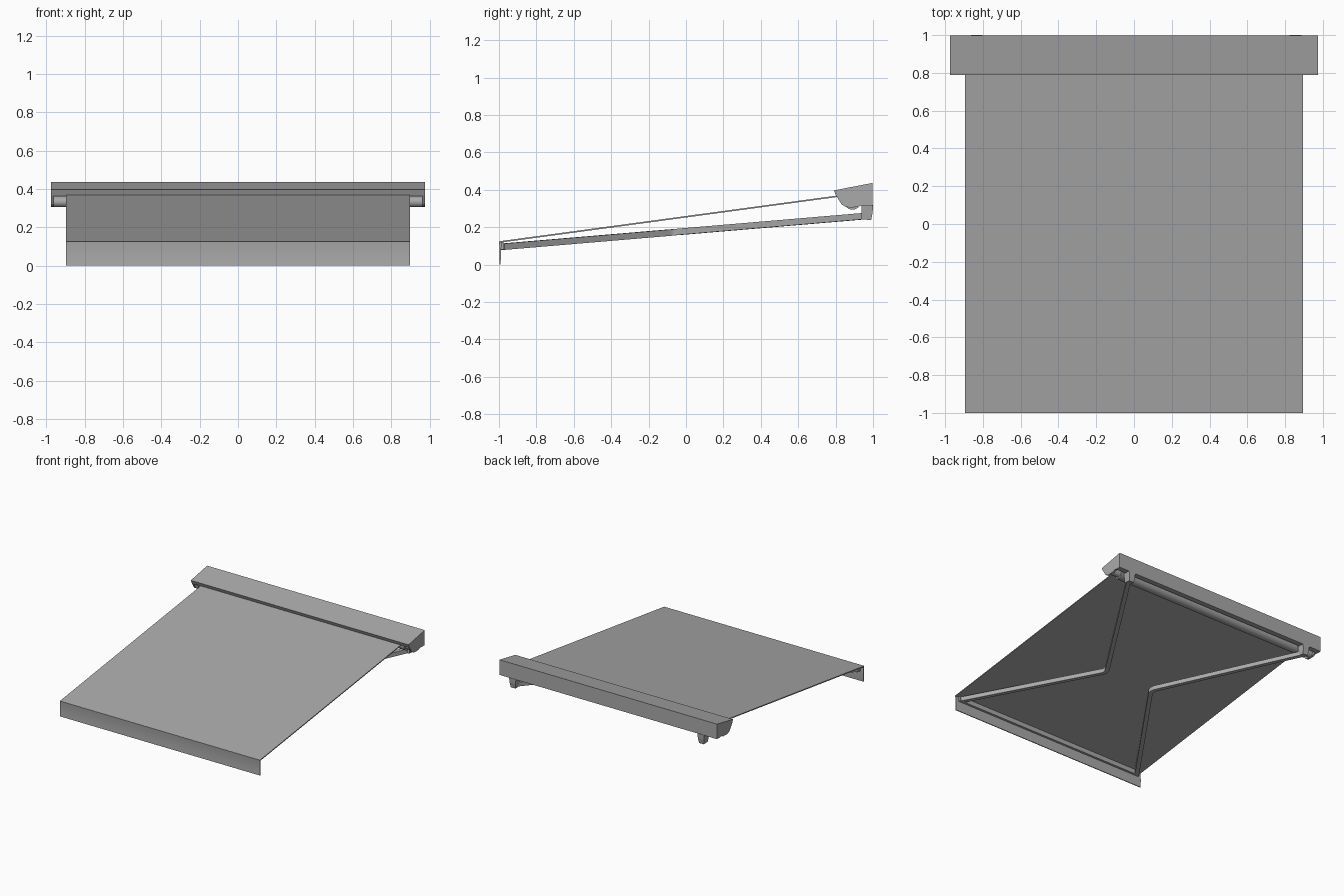
import bpy, bmesh, math
from mathutils import Vector

if "Cube" in bpy.data.objects:
    bpy.data.objects.remove(bpy.data.objects["Cube"])

grey = bpy.data.materials.new("mid_grey")
grey.diffuse_color = (0.4, 0.4, 0.4, 1)
grey.use_nodes = True
grey.node_tree.nodes["Principled BSDF"].inputs["Base Color"].default_value = grey.diffuse_color


def finish(name, bm, smooth=False):
    bmesh.ops.recalc_face_normals(bm, faces=bm.faces)
    me = bpy.data.meshes.new(name)
    bm.to_mesh(me)
    bm.free()
    me.materials.append(grey)
    ob = bpy.data.objects.new(name, me)
    bpy.context.collection.objects.link(ob)
    if smooth:
        bpy.ops.object.select_all(action='DESELECT')
        ob.select_set(True)
        bpy.context.view_layer.objects.active = ob
        bpy.ops.object.shade_smooth_by_angle(angle=math.radians(35))
    return ob


def extrude_x(name, profile, x0, x1, smooth=False):
    """Extrude a closed (y, z) profile from x0 to x1."""
    bm = bmesh.new()
    f = bm.faces.new([bm.verts.new((x0, y, z)) for y, z in profile])
    r = bmesh.ops.extrude_face_region(bm, geom=[f])
    vs = [g for g in r["geom"] if isinstance(g, bmesh.types.BMVert)]
    bmesh.ops.translate(bm, verts=vs, vec=(x1 - x0, 0, 0))
    return finish(name, bm, smooth)


def circle(y, z, r, n=32):
    return [(y + r * math.cos(2 * math.pi * i / n), z + r * math.sin(2 * math.pi * i / n)) for i in range(n)]


def arm_z(y):
    return 0.096 + (y + 0.98) * 0.0845


def arm(name, pts, w, h):
    """Rectangular bar following an (x, y) path in the sloped arm plane."""
    bm = bmesh.new()
    pts = [Vector(p) for p in pts]
    rings = []
    for i, p in enumerate(pts):
        a = (p - pts[max(i - 1, 0)]).normalized()
        b = (pts[min(i + 1, len(pts) - 1)] - p).normalized()
        t = (a + b).normalized()
        n = Vector((-t.y, t.x)) * w / 2
        rings.append([bm.verts.new((q.x, q.y, arm_z(p.y) + s * h / 2))
                      for q, s in ((p + n, -1), (p - n, -1), (p - n, 1), (p + n, 1))])
    for a, b in zip(rings, rings[1:]):
        for k in range(4):
            bm.faces.new((a[k], a[(k + 1) % 4], b[(k + 1) % 4], b[k]))
    bm.faces.new(rings[0])
    bm.faces.new(rings[-1])
    return finish(name, bm, True)


# cassette hood: front lip, sloped top and back wall as one shell
extrude_x("cassette_hood", [
    (0.803, 0.367), (0.790, 0.397), (0.997, 0.437), (0.997, 0.315),
    (0.955, 0.315), (0.955, 0.327), (0.983, 0.335), (0.983, 0.421),
    (0.805, 0.387), (0.812, 0.370)], -0.975, 0.975)

# fabric roll and the thinner tube it winds on
extrude_x("fabric_roll", circle(0.89, 0.338, 0.044), -0.896, 0.896, True)
extrude_x("roller_tube", circle(0.89, 0.333, 0.028), -0.962, 0.962, True)

# sloped fabric and hanging front valance
extrude_x("fabric_sheet", [
    (-0.999, 0.117), (-1.0, 0.125), (0.885, 0.380), (0.885, 0.372)], -0.896, 0.896)
front = [(-1.0, 0.124), (-0.9975, 0.095), (-0.9965, 0.06), (-0.997, 0.03), (-0.9985, 0.0)]
extrude_x("valance", front + [(y + 0.007, z) for y, z in reversed(front)], -0.896, 0.896, True)

# front bar under the fabric edge
extrude_x("front_bar", [(-0.990, 0.080), (-0.990, 0.117), (-0.974, 0.119), (-0.974, 0.082)], -0.87, 0.87)

for s, side, bx in ((1, "right", 0.855), (-1, "left", 0.832)):
    # end caps with a rounded lower front
    extrude_x("end_cap_" + side, [
        (0.790, 0.397), (0.997, 0.437), (0.997, 0.317), (0.935, 0.317),
        (0.92, 0.308), (0.875, 0.306), (0.852, 0.310), (0.832, 0.322), (0.805, 0.366)],
        s * 0.975, s * 0.960)
    # wall bracket holding the shoulder, narrower at the bottom
    bracket = extrude_x("wall_bracket_" + side, [
        (0.938, 0.318), (1.0, 0.318), (0.998, 0.280), (0.990, 0.238), (0.938, 0.243)],
        s * (bx - 0.031), s * (bx + 0.031))
    for v in bracket.data.vertices:
        k = 0.7 + 0.3 * (v.co.z - 0.238) / 0.08
        v.co.x = s * bx + (v.co.x - s * bx) * k
    # folding arm with a softly bent elbow
    sh, el, tip = Vector((s * bx, 0.955)), Vector((s * 0.215, -0.06)), Vector((s * 0.85, -0.98))
    p0, p2 = el + (sh - el).normalized() * 0.04, el + (tip - el).normalized() * 0.04
    bend = [p0 * (1 - t) ** 2 + el * 2 * t * (1 - t) + p2 * t * t for t in (i / 6 for i in range(7))]
    arm("folding_arm_" + side, [sh] + bend + [tip], 0.032, 0.034)
